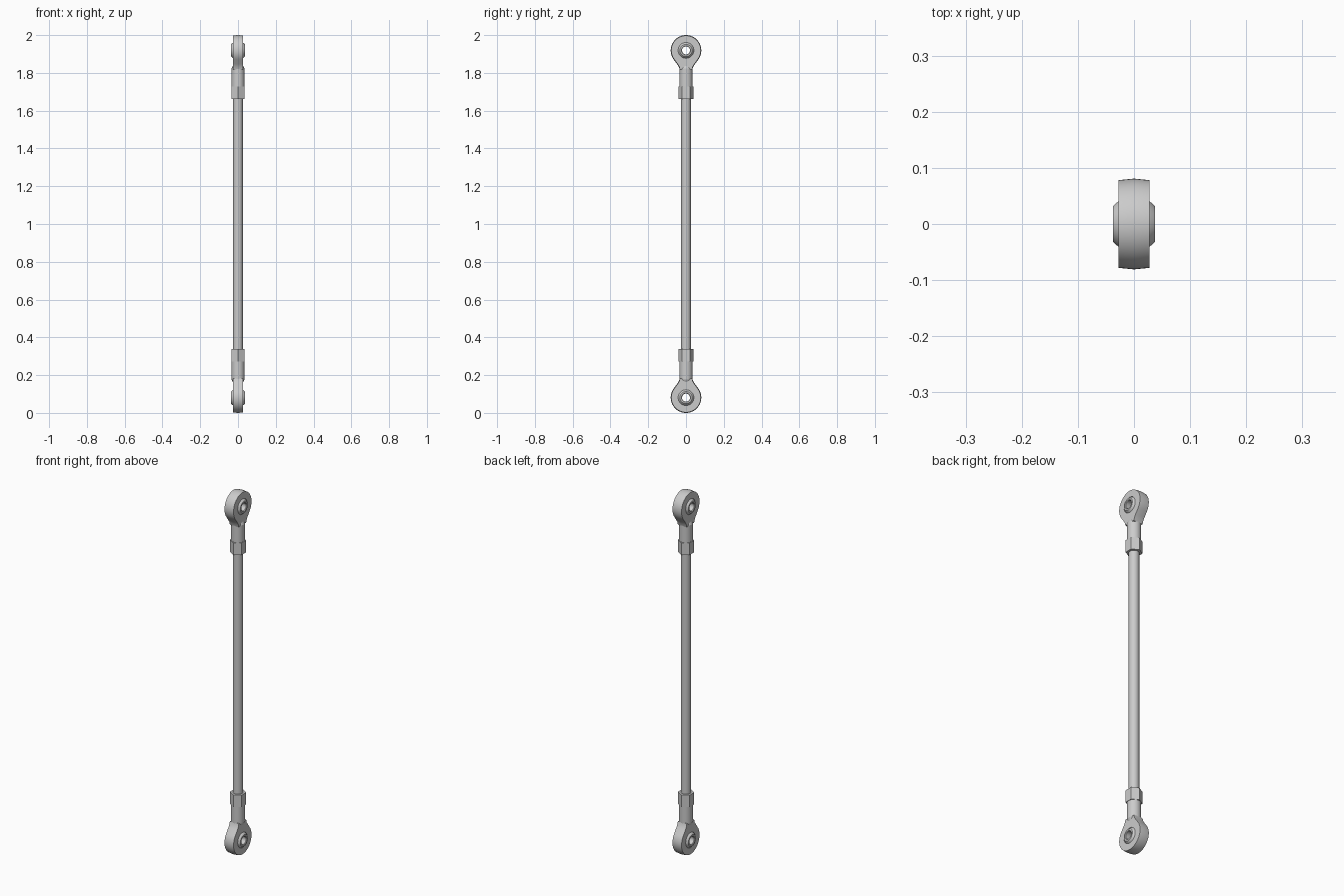
import bpy, bmesh
from math import sin, cos, pi, atan2, radians, sqrt

if "Cube" in bpy.data.objects:
    bpy.data.objects.remove(bpy.data.objects["Cube"])


def loft(name, loops, closed=False, flip=False):
    """Skin equal-length vertex loops; cap the ends or close into a ring; flip mirrors about z = 1."""
    bm = bmesh.new()
    rows = [[bm.verts.new((x, y, 2 - z if flip else z)) for x, y, z in lp] for lp in loops]
    n = len(rows[0])
    pairs = list(zip(rows, rows[1:]))
    if closed:
        pairs.append((rows[-1], rows[0]))
    else:
        bm.faces.new(rows[0])
        bm.faces.new(rows[-1])
    for a, b in pairs:
        for i in range(n):
            j = (i + 1) % n
            bm.faces.new((a[i], a[j], b[j], b[i]))
    bmesh.ops.recalc_face_normals(bm, faces=bm.faces)
    me = bpy.data.meshes.new(name)
    bm.to_mesh(me)
    bm.free()
    ob = bpy.data.objects.new(name, me)
    bpy.context.collection.objects.link(ob)
    bpy.ops.object.select_all(action='DESELECT')
    ob.select_set(True)
    bpy.context.view_layer.objects.active = ob
    bpy.ops.object.shade_smooth_by_angle(angle=radians(25))
    return ob


def ring_z(r, z, n, start=0.0):
    return [(r * cos(start + 2 * pi * i / n), r * sin(start + 2 * pi * i / n), z) for i in range(n)]


def ring_x(r, x, zc, n=40):
    return [(x, r * cos(2 * pi * i / n), zc + r * sin(2 * pi * i / n)) for i in range(n)]


EYE_Z = 1.919
HALF = 0.0275

# Teardrop outline of the eye (y, z from the eye centre), running round from the right side of the neck
a0, a1 = radians(-36), radians(216)
outline = [(0.081 * cos(a0 + (a1 - a0) * i / 40), 0.081 * sin(a0 + (a1 - a0) * i / 40)) for i in range(41)]
neck = [(-0.047, -0.073), (-0.037, -0.089), (-0.033, -0.104)]
outline += neck + [(0, -0.104)] + [(-y, z) for y, z in reversed(neck)]


def outer(x, s):
    return [(x, y * s, EYE_Z + z * s) for y, z in outline]


def bore(x, r):
    return [(x, r * cos(atan2(z, y)), EYE_Z + r * sin(atan2(z, y))) for y, z in outline]


# Central rod
loft("rod", [ring_z(0.0255, z, 32) for z in (0.3, 1.7)])

for side, flip in (("top", False), ("bottom", True)):
    # Eye housing with slightly crowned rim
    loft(side + "_eye", [bore(-HALF, 0.042), outer(-HALF, 0.965), outer(0, 1.0),
                         outer(HALF, 0.965), bore(HALF, 0.042)], closed=True, flip=flip)

    # Spherical bearing ball with a through bore
    R = 0.049
    prof = [(sqrt(R * R - x * x), x) for x in [0.037 * k / 6 for k in range(-6, 7)]]
    prof += [(0.024, 0.037), (0.021, 0.034), (0.021, -0.034), (0.024, -0.037)]
    loft(side + "_ball", [ring_x(r, x, EYE_Z) for r, x in prof], closed=True, flip=flip)

    # Round shank, tapering into the eye
    loft(side + "_shank", [ring_z(r, z, 32) for r, z in
                           ((0.0345, 1.67), (0.0345, 1.822), (0.026, 1.84))], flip=flip)

    # Hexagonal lock nut
    loft(side + "_hex_nut", [ring_z(0.041, z, 6, pi / 2) for z in (1.662, 1.728)], flip=flip)
